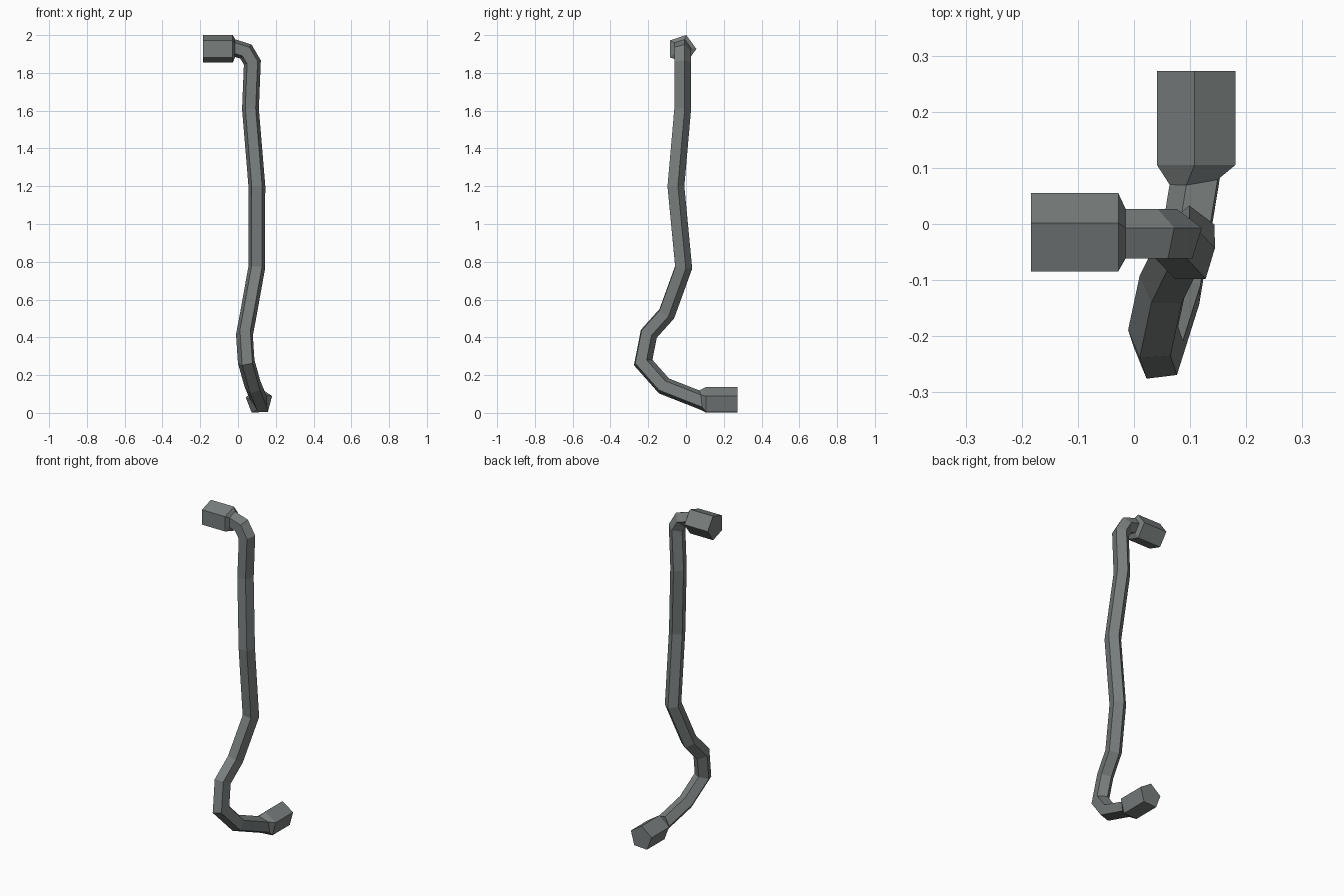
import bpy, bmesh, math
from mathutils import Vector as V

if "Cube" in bpy.data.objects:
    bpy.data.objects.remove(bpy.data.objects["Cube"])

grey = bpy.data.materials.new("dark grey rubber")
grey.diffuse_color = (0.19, 0.21, 0.207, 1)
grey.use_nodes = True
grey.node_tree.nodes["Principled BSDF"].inputs["Base Color"].default_value = grey.diffuse_color


def skin(name, rings):
    """Capped tube through a list of equally sized vertex rings."""
    bm = bmesh.new()
    vs = [[bm.verts.new(p) for p in r] for r in rings]
    n = len(vs[0])
    for a, b in zip(vs, vs[1:]):
        for i in range(n):
            j = (i + 1) % n
            bm.faces.new((a[i], a[j], b[j], b[i]))
    bm.faces.new(vs[0])
    bm.faces.new(vs[-1])
    bmesh.ops.recalc_face_normals(bm, faces=bm.faces)
    me = bpy.data.meshes.new(name)
    bm.to_mesh(me)
    bm.free()
    me.materials.append(grey)
    ob = bpy.data.objects.new(name, me)
    bpy.context.collection.objects.link(ob)


def pentagon(centre, u, v, r, start):
    out = []
    for k in range(5):
        a = math.radians(start + 72 * k)
        out.append(V(centre) + V(u) * r * math.cos(a) + V(v) * r * math.sin(a))
    return out


# Cable centre line, from the upper plug down to the lower plug
path = [V(p) for p in (
    (-0.015, -0.022, 1.931), (0.042, -0.022, 1.913), (0.076, -0.022, 1.855),
    (0.066, -0.022, 1.61), (0.100, -0.058, 1.20), (0.099, -0.017, 0.77),
    (0.055, -0.106, 0.525), (0.035, -0.200, 0.42), (0.045, -0.230, 0.268),
    (0.080, -0.119, 0.143), (0.112, 0.077, 0.066))]

# Cable: slide the pentagon along each stretch onto the mitre plane of the next bend
ring = pentagon(path[0], (0, 1, 0), (0, 0, 1), 0.049, 0)
rings = [ring]
for i in range(1, len(path)):
    d = (path[i] - path[i - 1]).normalized()
    if i + 1 < len(path):
        n = d + (path[i + 1] - path[i]).normalized()
    else:
        n = V((-0.13, 1, 0.1))
    ring = [p + d * ((path[i] - p).dot(n) / d.dot(n)) for p in ring]
    rings.append(ring)
skin("cable", rings)

# Upper plug: pentagonal prism with a short taper to the cable
skin("upper_plug", [pentagon((x, -0.022, 1.927), (0, 1, 0), (0, 0, 1), 0.077, 0)
                    for x in (-0.184, -0.028)] + [rings[0]])

# Lower plug: same idea, pointing backwards
low = [pentagon((0.112, y, 0.063), (1, 0, 0), (0, 0, 1), 0.0735, 93)
       for y in (0.105, 0.273)]


def match(s, step):
    return [ring[(s + step * k) % 5] for k in range(5)]


joint = min((match(s, t) for s in range(5) for t in (1, -1)),
            key=lambda r: sum((a - b).length for a, b in zip(r, low[0])))
skin("lower_plug", [joint] + low)
